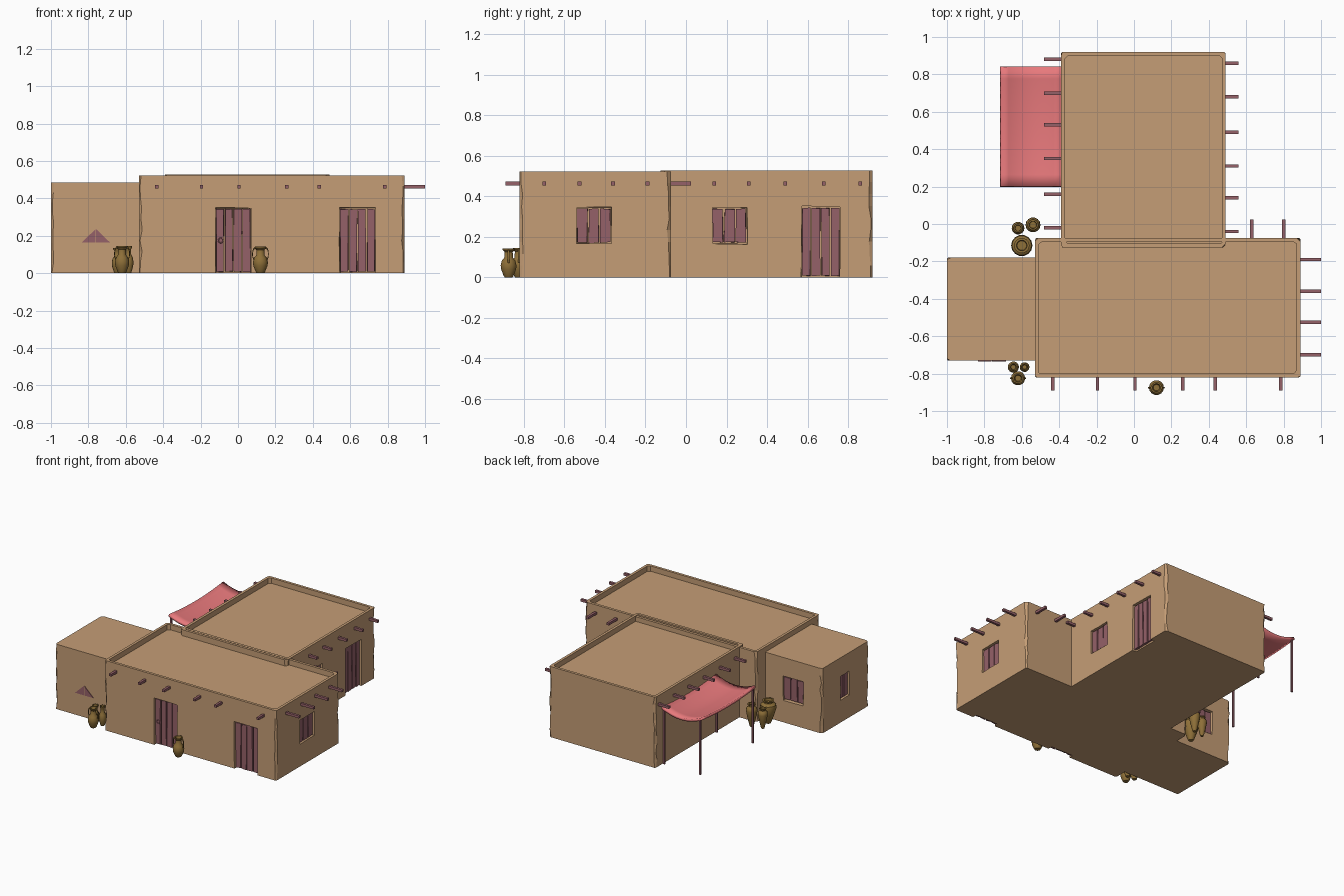
import bpy, bmesh, math, random
from mathutils import Matrix, Vector

if "Cube" in bpy.data.objects:
    bpy.data.objects.remove(bpy.data.objects["Cube"])

random.seed(4)


def material(name, rgb):
    m = bpy.data.materials.new(name)
    m.diffuse_color = (*rgb, 1)
    m.use_nodes = True
    m.node_tree.nodes["Principled BSDF"].inputs["Base Color"].default_value = m.diffuse_color
    return m


CLAY = material("clay", (0.56, 0.34, 0.18))
WOOD = material("wood", (0.30, 0.12, 0.14))
CLOTH = material("cloth", (0.80, 0.19, 0.20))
POTTERY = material("pottery", (0.27, 0.16, 0.04))


def finish(bm, name, mat, smooth=False):
    bmesh.ops.recalc_face_normals(bm, faces=bm.faces)
    me = bpy.data.meshes.new(name)
    bm.to_mesh(me)
    bm.free()
    me.materials.append(mat)
    ob = bpy.data.objects.new(name, me)
    bpy.context.collection.objects.link(ob)
    bpy.ops.object.select_all(action='DESELECT')
    ob.select_set(True)
    bpy.context.view_layer.objects.active = ob
    if smooth:
        bpy.ops.object.shade_smooth_by_angle(angle=math.radians(40))
    return ob


def add_box(bm, lo, hi, mat=Matrix(), jitter=0.0):
    lo, hi = Vector(lo), Vector(hi)
    vs = bmesh.ops.create_cube(bm, size=1)['verts']
    for v in vs:
        p = [(lo[i] + hi[i]) / 2 + v.co[i] * (hi[i] - lo[i]) for i in range(3)]
        p[0] += random.uniform(-jitter, jitter)
        p[2] += random.uniform(-jitter, jitter)
        v.co = mat @ Vector(p)


def add_rings(bm, rings):
    rows = [[bm.verts.new(p) for p in r] for r in rings]
    n = len(rows[0])
    for a, b in zip(rows, rows[1:]):
        for i in range(n):
            bm.faces.new((a[i], a[(i + 1) % n], b[(i + 1) % n], b[i]))
    bm.faces.new(rows[0])
    bm.faces.new(rows[-1])


def outline(x0, x1, y0, y1, z, wear):
    # rectangle whose corners are worn away by a random amount
    pts = []
    for x, y, sx, sy, first in ((x0, y0, 1, 1, 1), (x1, y0, -1, 1, 0),
                                (x1, y1, -1, -1, 1), (x0, y1, 1, -1, 0)):
        c = random.uniform(0.25, 1) * wear
        d = random.uniform(0.25, 1) * wear
        pair = [(x, y + sy * c, z), (x + sx * d, y, z)]
        pts += pair if first else pair[::-1]
    return pts


def block(name, x0, x1, y0, y1, h, parapet):
    bm = bmesh.new()
    rings = [outline(x0, x1, y0, y1, h * i / 9, 0.02) for i in range(10)]
    if parapet:
        t = 0.02
        inner = outline(x0 + t, x1 - t, y0 + t, y1 - t, h, 0.02)
        rings += [inner, [(x, y, h - 0.04) for x, y, z in inner]]
    add_rings(bm, rings)
    return finish(bm, name, CLAY)


def on_wall(side, plane, u):
    # local x runs along the wall, local y points into it
    ang = {'front': 0, 'right': 90, 'back': 180, 'left': -90}[side]
    loc = (u, plane, 0) if side in ('front', 'back') else (plane, u, 0)
    return Matrix.Translation(loc) @ Matrix.Rotation(math.radians(ang), 4, 'Z')


def planks(name, M, w, z0, z1, n):
    bm = bmesh.new()
    pitch = w / n
    for i in range(n):
        a = -w / 2 + i * pitch + 0.003
        add_box(bm, (a, 0.012, z0 + 0.008), (a + pitch - 0.007, 0.028, z1 - 0.008), M, 0.003)
    finish(bm, name, WOOD)


def cut(ob, cutter):
    mod = ob.modifiers.new("openings", 'BOOLEAN')
    mod.operation, mod.solver, mod.object = 'DIFFERENCE', 'EXACT', cutter
    bpy.ops.object.select_all(action='DESELECT')
    bpy.context.view_layer.objects.active = ob
    ob.select_set(True)
    bpy.ops.object.modifier_apply(modifier=mod.name)
    bpy.data.objects.remove(cutter)


def openings(ob, items):
    bm = bmesh.new()
    for kind, side, plane, u, w in items:
        M = on_wall(side, plane, u)
        z0, z1 = (0, 0.35) if kind == 'door' else (0.165, 0.345)
        add_box(bm, (-w / 2, -0.03, z0 - 0.03 * (kind == 'door')), (w / 2, 0.032, z1), M, 0.005)
        planks(f"{side}_{kind}", M, w, z0, z1, 4 if kind == 'door' else 3 if w > 0.12 else 2)
    cutter = finish(bm, "opening_cutter", CLAY)
    cutter.hide_render = True
    cut(ob, cutter)


def triangle(M, s, y0, y1):
    bm = bmesh.new()
    for side in (-1, 1):
        tri = [(side * 0.002, 0.165), (side * 0.075 * s, 0.165), (side * 0.002, 0.165 + 0.07 * s)]
        add_rings(bm, [[M @ Vector((x, y, z)) for x, z in tri] for y in (y0, y1)])
    return finish(bm, "triangle_shutter", WOOD)


# building blocks
front = block("front_house", -0.53, 0.89, -0.82, -0.075, 0.523, True)
rear = block("rear_house", -0.39, 0.49, -0.125, 0.92, 0.528, True)
annex = block("side_annex", -1.0, -0.51, -0.73, -0.18, 0.485, False)

# doors and windows
openings(front, [('door', 'front', -0.82, -0.025, 0.19), ('door', 'front', -0.82, 0.64, 0.19),
                 ('window', 'right', 0.89, -0.455, 0.17), ('window', 'back', -0.075, 0.625, 0.17)])
openings(rear, [('door', 'right', 0.49, 0.665, 0.19), ('window', 'right', 0.49, 0.215, 0.17),
                ('window', 'left', -0.39, 0.69, 0.17)])
openings(annex, [('window', 'back', -0.18, -0.76, 0.17), ('window', 'left', -1.0, -0.45, 0.10)])
triangle(on_wall('front', -0.73, -0.76), 1.0, -0.004, 0.01)

# door ring
bpy.ops.mesh.primitive_torus_add(location=(-0.092, -0.811, 0.175), rotation=(math.pi / 2, 0, 0),
                                 major_radius=0.013, minor_radius=0.003,
                                 major_segments=12, minor_segments=6)
bpy.context.object.name = "door_ring"
bpy.context.object.data.materials.append(WOOD)

# projecting roof beams
for side, plane, us, out in (
        ('front', -0.82, (-0.435, -0.195, 0.005, 0.26, 0.435, 0.785), 0.07),
        ('right', 0.89, (-0.70, -0.525, -0.36, -0.19), 0.11),
        ('back', -0.075, (0.63, 0.80), 0.10),
        ('right', 0.49, (-0.04, 0.14, 0.31, 0.49, 0.68, 0.86), 0.07),
        ('left', -0.39, (-0.02, 0.16, 0.35, 0.53, 0.70, 0.88), 0.09)):
    bm = bmesh.new()
    for u in us:
        add_box(bm, (-0.009, -out, 0.454), (0.009, 0.015, 0.472), on_wall(side, plane, u))
    finish(bm, side + "_roof_beams", WOOD)

# sagging awning with a short hanging hem
bm = bmesh.new()
bmesh.ops.create_grid(bm, x_segments=8, y_segments=10, size=1)
for v in bm.verts:
    a, b = v.co.x, v.co.y
    z = 0.43 - 0.04 * (1 - a * a) - 0.02 * (1 - b * b)
    v.co = (-0.55 + 0.16 * a, 0.52 + 0.32 * b, z)
awning = finish(bm, "awning", CLOTH, True)
mod = awning.modifiers.new("thickness", 'SOLIDIFY')
mod.thickness, mod.offset = 0.018, -1

# awning posts
bm = bmesh.new()
for x in (-0.70, -0.402):
    for y in (0.21, 0.83):
        add_box(bm, (x - 0.006, y - 0.006, 0), (x + 0.006, y + 0.006, 0.42))
finish(bm, "awning_posts", WOOD)


# pottery
JUG = [(0.5, 0), (0.62, 0.05), (0.95, 0.28), (1.0, 0.42), (0.85, 0.58), (0.55, 0.68),
       (0.52, 0.88), (0.75, 0.95), (0.75, 1.0), (0.55, 1.0), (0.42, 0.85)]
AMPHORA = [(0.3, 0), (0.42, 0.08), (0.75, 0.4), (1.0, 0.7), (0.92, 0.82), (0.55, 0.9),
           (0.55, 0.94), (0.72, 0.97), (0.72, 1.0), (0.5, 1.0), (0.45, 0.9)]


def pot(name, x, y, r, h, profile, handles=False):
    bm = bmesh.new()
    add_rings(bm, [[(x + r * p * math.cos(i * math.tau / 14), y + r * p * math.sin(i * math.tau / 14), h * q)
                    for i in range(14)] for p, q in profile])
    finish(bm, name, POTTERY, True)
    for s in (-1, 1) if handles else ():
        bpy.ops.mesh.primitive_torus_add(location=(x + s * r * 0.72, y, h * 0.72),
                                         rotation=(math.pi / 2, 0, 0), major_radius=0.23 * h,
                                         minor_radius=0.005, major_segments=14, minor_segments=6)
        ob = bpy.context.object
        ob.name = name + "_handle"
        ob.scale = (0.4, 1, 1)
        ob.scale = (0.11 * r / (0.11 * h) * 1.5, 1, 1) if r < h * 0.3 else (0.6, 1, 1)
        ob.data.materials.append(POTTERY)


pot("door_jug", 0.12, -0.875, 0.04, 0.142, JUG, True)
pot("corner_jug_large", -0.62, -0.825, 0.038, 0.145, JUG, True)
pot("corner_jug_left", -0.645, -0.765, 0.03, 0.135, JUG)
pot("corner_jug_right", -0.585, -0.765, 0.026, 0.145, JUG)
pot("amphora_large", -0.60, -0.115, 0.057, 0.17, AMPHORA)
pot("amphora_left", -0.62, -0.022, 0.034, 0.15, AMPHORA)
pot("amphora_right", -0.54, -0.005, 0.04, 0.17, AMPHORA)
